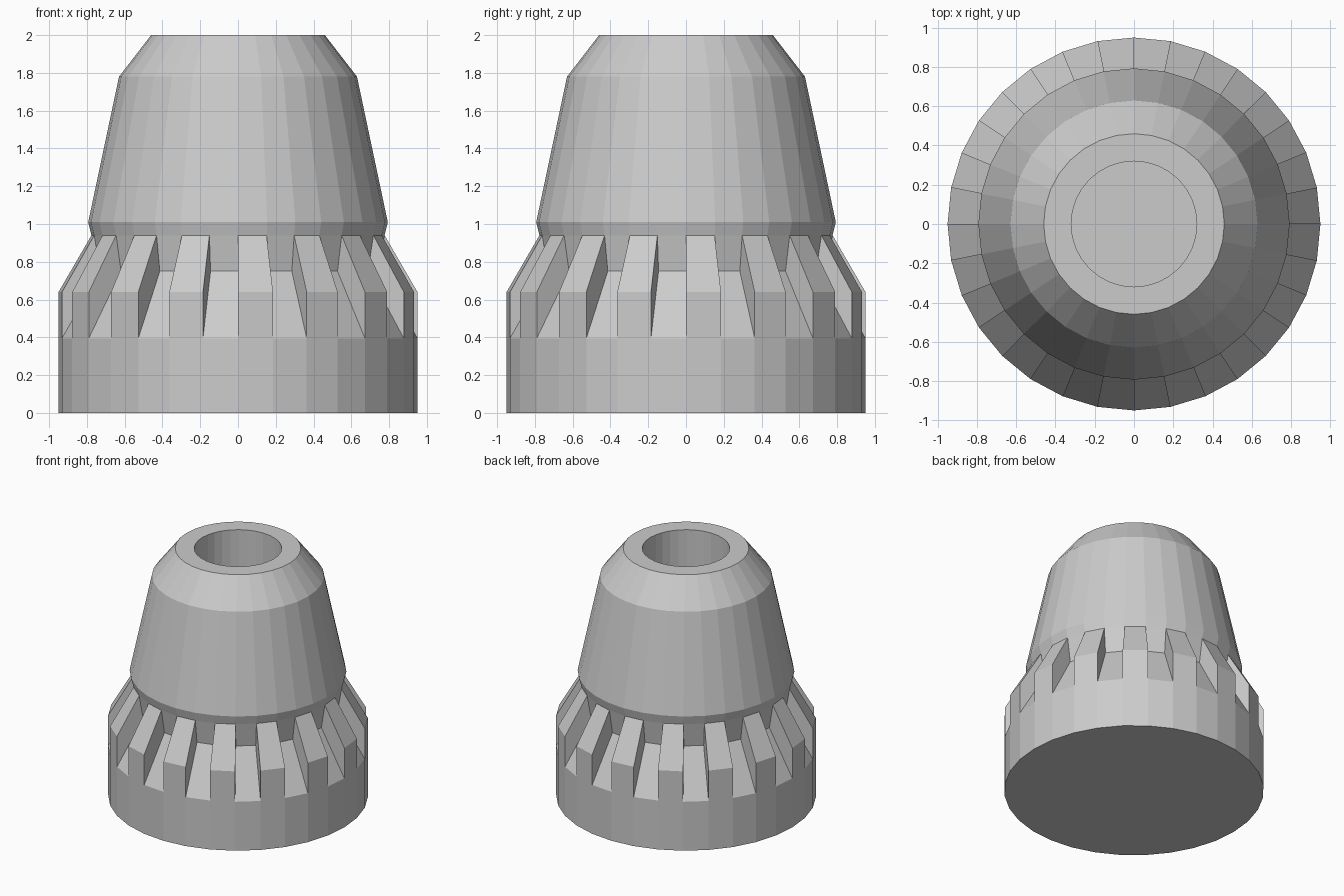
import bpy
import bmesh
from math import cos, sin, pi

if "Cube" in bpy.data.objects:
    bpy.data.objects.remove(bpy.data.objects["Cube"])

SIDES = 32

# Profiles as (radius, height)
BASE = [(0.95, 0.0), (0.95, 0.395)]
TOOTH = [(0.95, 0.64)]                    # rib column: outer face, then slope
SLOT = [(0.745, 0.75)]                    # slot column: sloped floor, then wall
UPPER = [(0.776, 0.94), (0.793, 1.01), (0.63, 1.78), (0.46, 2.0),
         (0.32, 2.0), (0.32, 1.1)]        # cone, chamfer, rim and bore

bm = bmesh.new()
cache = {}


def vert(point, i):
    """Shared vertex for a profile point at angular step i."""
    key = (point, i % SIDES)
    if key not in cache:
        r, z = point
        a = 2 * pi * i / SIDES
        cache[key] = bm.verts.new((r * cos(a), r * sin(a), z))
    return cache[key]


# Columns alternate between rib and slot
for i in range(SIDES):
    profile = BASE + (TOOTH if i % 2 == 0 else SLOT) + UPPER
    for p, q in zip(profile, profile[1:]):
        bm.faces.new((vert(p, i), vert(p, i + 1), vert(q, i + 1), vert(q, i)))

# Rib side walls
for i in range(SIDES):
    bm.faces.new([vert(p, i) for p in (BASE[-1], TOOTH[0], UPPER[0], SLOT[0])])

# Underside and bore floor
for point in (BASE[0], UPPER[-1]):
    bm.faces.new([vert(point, i) for i in range(SIDES)])

bmesh.ops.recalc_face_normals(bm, faces=bm.faces[:])
mesh = bpy.data.meshes.new("ribbed_cap")
bm.to_mesh(mesh)
bm.free()
bpy.context.collection.objects.link(bpy.data.objects.new("ribbed_cap", mesh))
